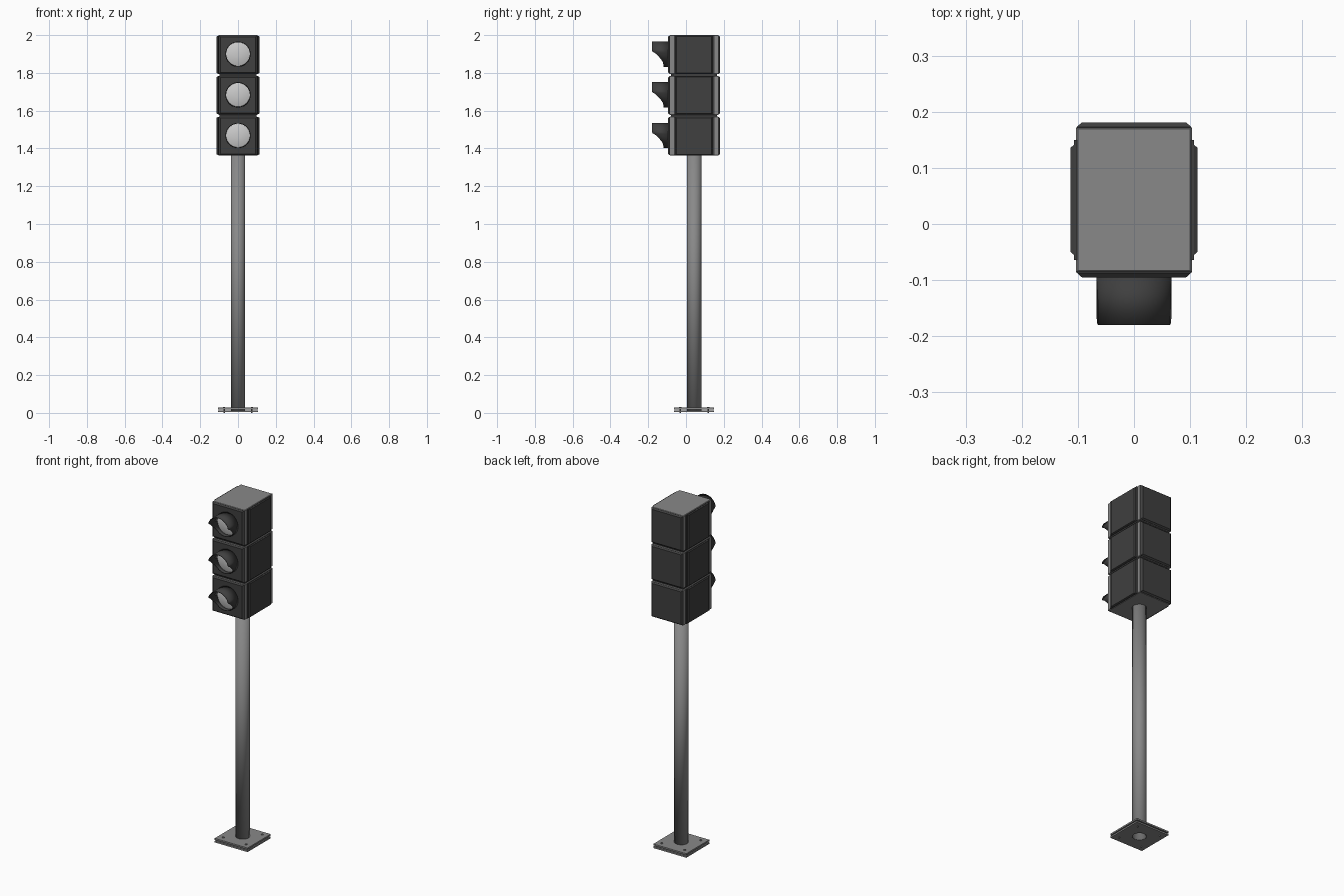
import bpy, bmesh, math
from mathutils import Matrix, Vector

if "Cube" in bpy.data.objects:
    bpy.data.objects.remove(bpy.data.objects["Cube"])

CY = 0.043          # depth centre of pole, base and housing


def material(name, v):
    m = bpy.data.materials.new(name)
    m.diffuse_color = (v, v, v, 1)
    m.use_nodes = True
    m.node_tree.nodes["Principled BSDF"].inputs["Base Color"].default_value = m.diffuse_color
    return m


GREY = material("mid_grey", 0.25)
DARK = material("dark_grey", 0.05)
LENS = material("pale_lens", 0.7)


def finish(name, bm, mat, smooth=False):
    bmesh.ops.recalc_face_normals(bm, faces=bm.faces[:])
    me = bpy.data.meshes.new(name)
    bm.to_mesh(me)
    bm.free()
    ob = bpy.data.objects.new(name, me)
    bpy.context.collection.objects.link(ob)
    me.materials.append(mat)
    if smooth:
        bpy.ops.object.select_all(action='DESELECT')
        ob.select_set(True)
        bpy.context.view_layer.objects.active = ob
        bpy.ops.object.shade_smooth_by_angle(angle=math.radians(35))
    return ob


def stepped_block(name, steps, matrix, mat):
    """Stack of rectangles (half_u, half_v, height) skinned and capped."""
    bm = bmesh.new()
    rings = []
    for u, v, h in steps:
        rings.append([bm.verts.new(matrix @ Vector((a * u, b * v, h)))
                      for a, b in ((-1, -1), (1, -1), (1, 1), (-1, 1))])
    for r, s in zip(rings, rings[1:]):
        for i in range(4):
            j = (i + 1) % 4
            bm.faces.new((r[i], r[j], s[j], s[i]))
    bm.faces.new(rings[0][::-1])
    bm.faces.new(rings[-1])
    return finish(name, bm, mat)


def cylinder(name, r, z0, z1, x, y, mat, n=32, caps=True):
    bm = bmesh.new()
    bmesh.ops.create_cone(bm, cap_ends=caps, segments=n, radius1=r, radius2=r,
                          depth=z1 - z0,
                          matrix=Matrix.Translation((x, y, (z0 + z1) / 2)))
    return finish(name, bm, mat, True)


# Base plates with a hole where the hollow pole passes through
cutter = cylinder("hole_cutter", 0.036, -0.1, 0.1, 0, CY, GREY)
cutter.hide_render = True
cutter.hide_viewport = True
for k, z in enumerate((0.004, 0.019)):
    plate = stepped_block(f"base_plate_{k}", [(0.106, 0.106, z), (0.106, 0.106, z + 0.009)],
                          Matrix.Translation((0, CY, 0)), GREY)
    mod = plate.modifiers.new("hole", 'BOOLEAN')
    mod.operation = 'DIFFERENCE'
    mod.object = cutter
for sx in (-1, 1):
    for sy in (-1, 1):
        x, y = 0.074 * sx, CY + 0.074 * sy
        cylinder("bolt_shaft", 0.004, 0.0, 0.03, x, y, GREY, 12)
        cylinder("bolt_nut", 0.007, 0.028, 0.032, x, y, GREY, 6)

# Pole
pole = cylinder("pole", 0.038, 0.004, 1.37, 0, CY, GREY, 40, caps=False)
sol = pole.modifiers.new("wall", 'SOLIDIFY')
sol.thickness = 0.003
sol.offset = -1

# Housing core joining the three sections
stepped_block("housing_core", [(0.097, 0.122, 1.37), (0.097, 0.122, 1.99)],
              Matrix.Translation((0, CY, 0)), DARK)


def visor_front(t):
    """Front edge depth of the visor at height t above the lens centre."""
    pts = [(-0.07, -0.119), (-0.045, -0.121), (-0.03, -0.130),
           (-0.015, -0.143), (0.003, -0.160), (0.015, -0.180)]
    for (a, p), (b, q) in zip(pts, pts[1:]):
        if t < b:
            return p + (q - p) * (t - a) / (b - a)
    return -0.180


def visor(name, zc, r=0.067, n=64):
    bm = bmesh.new()
    cols = []
    for i in range(n):
        a = 2 * math.pi * i / n
        x, t = r * math.cos(a), r * math.sin(a)
        cols.append([bm.verts.new((x, y, zc + t)) for y in (-0.09, visor_front(t))])
    for i in range(n):
        c, d = cols[i], cols[(i + 1) % n]
        bm.faces.new((c[0], d[0], d[1], c[1]))
    ob = finish(name, bm, DARK, True)
    s = ob.modifiers.new("wall", 'SOLIDIFY')
    s.thickness = 0.004
    s.offset = -1


def lens(name, zc, r=0.064, n=48):
    bm = bmesh.new()
    prof = [(1.0, -0.094), (0.98, -0.098), (0.8, -0.102), (0.5, -0.106), (0.25, -0.108)]
    rings = [[bm.verts.new((r * k * math.cos(2 * math.pi * i / n), y,
                            zc + r * k * math.sin(2 * math.pi * i / n)))
              for i in range(n)] for k, y in prof]
    for p, q in zip(rings, rings[1:]):
        for i in range(n):
            j = (i + 1) % n
            bm.faces.new((p[i], p[j], q[j], q[i]))
    bm.faces.new(rings[-1])
    finish(name, bm, LENS, True)


# Three signal sections
for k, label in enumerate(("top", "middle", "bottom")):
    zc = 1.8965 - 0.2155 * k
    # grey body with chamfered top and bottom rims
    stepped_block(f"{label}_body",
                  [(0.100, 0.126, -0.1035), (0.103, 0.129, -0.1005),
                   (0.103, 0.129, 0.1005), (0.100, 0.126, 0.1035)],
                  Matrix.Translation((0, CY, zc)), GREY)
    # raised panels on all four sides
    for side, ang in (("front", 0), ("right", 90), ("back", 180), ("left", 270)):
        m = (Matrix.Translation((0, CY, zc)) @ Matrix.Rotation(math.radians(ang), 4, 'Z')
             @ Matrix.Rotation(math.radians(90), 4, 'X'))
        if ang % 180:
            steps = [(0.107, 0.1015, 0.098), (0.107, 0.1015, 0.107),
                     (0.098, 0.1, 0.107), (0.093, 0.097, 0.113)]
        else:
            steps = [(0.102, 0.1015, 0.125), (0.102, 0.1015, 0.130),
                     (0.093, 0.0945, 0.138)]
        stepped_block(f"{label}_{side}_panel", steps, m, DARK)
    visor(f"{label}_visor", zc + 0.003)
    lens(f"{label}_lens", zc + 0.003)
